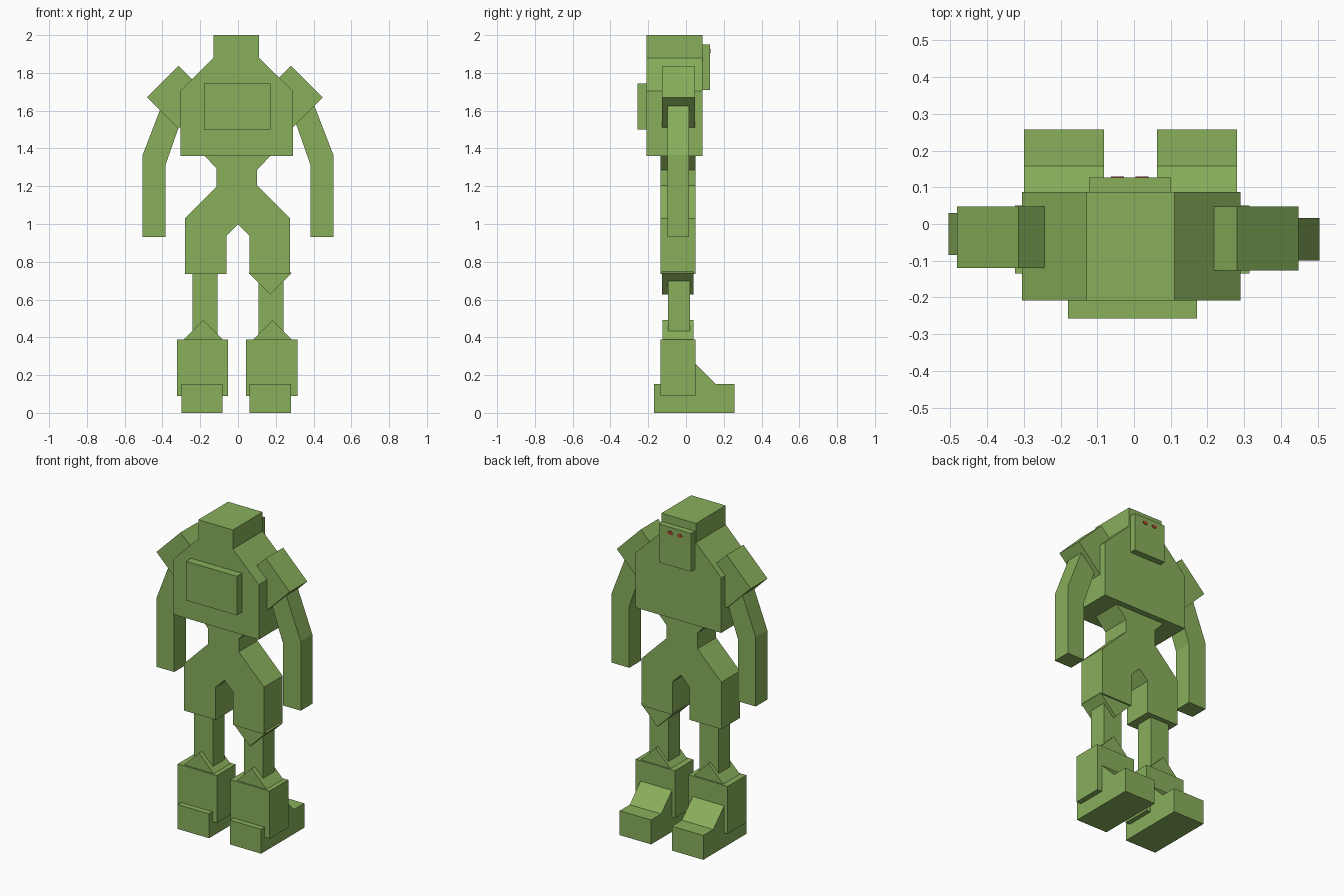
import bpy
import bmesh

old = bpy.data.objects.get("Cube")
if old:
    bpy.data.objects.remove(old, do_unlink=True)


def material(name, rgb):
    mat = bpy.data.materials.new(name)
    mat.use_nodes = True
    mat.diffuse_color = (*rgb, 1)
    bsdf = mat.node_tree.nodes["Principled BSDF"]
    bsdf.inputs["Base Color"].default_value = (*rgb, 1)
    bsdf.inputs["Roughness"].default_value = 0.8
    return mat


GREEN = material("leaf green", (0.25, 0.43, 0.105))
RED = material("rust red", (0.45, 0.07, 0.03))


def prism(name, outline, start, end, axis="y", mat=GREEN):
    """Extrude an outline: (x, z) along y, or (y, z) along x."""
    bm = bmesh.new()

    def place(a, b):
        return (a, start, b) if axis == "y" else (start, a, b)

    face = bm.faces.new([bm.verts.new(place(a, b)) for a, b in outline])
    new = bmesh.ops.extrude_face_region(bm, geom=[face])["geom"]
    depth = end - start
    bmesh.ops.translate(bm, vec=(0, depth, 0) if axis == "y" else (depth, 0, 0),
                        verts=[v for v in new if isinstance(v, bmesh.types.BMVert)])
    bmesh.ops.recalc_face_normals(bm, faces=bm.faces)
    mesh = bpy.data.meshes.new(name)
    bm.to_mesh(mesh)
    bm.free()
    mesh.materials.append(mat)
    obj = bpy.data.objects.new(name, mesh)
    bpy.context.collection.objects.link(obj)
    return obj


def box(name, x0, x1, y0, y1, z0, z1):
    return prism(name, [(x0, z0), (x1, z0), (x1, z1), (x0, z1)], y0, y1)


def diamond(name, x, z, r, y0, y1):
    return prism(name, [(x - r, z), (x, z - r), (x + r, z), (x, z + r)], y0, y1)


# Torso with sloped shoulders and blocky head
prism("torso", [(-0.305, 1.36), (0.29, 1.36), (0.29, 1.705), (0.11, 1.88), (0.11, 2),
                (-0.13, 2), (-0.13, 1.88), (-0.305, 1.705)], -0.208, 0.087)
box("pack", -0.18, 0.172, -0.258, -0.2, 1.5, 1.745)
box("face_plate", -0.122, 0.1, 0.08, 0.126, 1.71, 1.95)

# Eyes
for name, x in (("left_eye", 0.022), ("right_eye", -0.045)):
    bpy.ops.mesh.primitive_cylinder_add(vertices=16, radius=0.018, depth=0.006,
                                        location=(x, 0.127, 1.915),
                                        rotation=(1.5708, 0, 0))
    eye = bpy.context.object
    eye.name = name
    eye.scale.y = 0.6
    eye.data.materials.append(RED)

# Waist and hips
prism("waist", [(-0.18, 1.365), (-0.115, 1.295), (-0.115, 1.15), (0.1, 1.15),
                (0.1, 1.285), (0.175, 1.365)], -0.135, 0.05)
prism("hips", [(-0.28, 0.735), (-0.06, 0.735), (-0.06, 0.94), (0, 1), (0.06, 0.94),
               (0.06, 0.735), (0.275, 0.735), (0.275, 1.03), (0.1, 1.205),
               (-0.115, 1.195), (-0.28, 1.03)], -0.135, 0.05)
diamond("left_knee", 0.17, 0.74, 0.113, -0.127, 0.041)

# Limbs: side sign and small sideways offset for each half
for side, s, dx in (("left", 1, -0.008), ("right", -1, -0.012)):
    shift = 0.007 * s
    diamond(side + "_shoulder", s * 0.298 - 0.017, 1.67, 0.167, -0.123 - shift / 2, 0.047)

    # Bent arm
    arm = [(0.505, 0.93), (0.505, 1.365), (0.405, 1.625), (0.29, 1.58),
           (0.383, 1.315), (0.383, 0.93)]
    prism(side + "_arm", [(s * x, z) for x, z in arm], -0.092 - shift, 0.023 - shift)

    # Leg
    a, b = sorted((s * 0.108, s * 0.24))
    box(side + "_leg", a, b, -0.095, 0.02, 0.35, 0.76)
    c = s * 0.182 + dx / 2
    a, b = c - 0.136, c + 0.136
    box(side + "_calf", a, b, -0.135, 0.05, 0.09, 0.388)
    diamond(side + "_calf_top", c + 0.004, 0.385, 0.106, -0.125, 0.041)

    # Foot with sloped instep
    c = s * 0.179 + dx
    foot = [(-0.17, 0), (0.257, 0), (0.257, 0.153), (0.158, 0.153), (0.05, 0.26),
            (0, 0.26), (0, 0.153), (-0.17, 0.153)]
    prism(side + "_foot", foot, c - 0.109, c + 0.109, axis="x")
